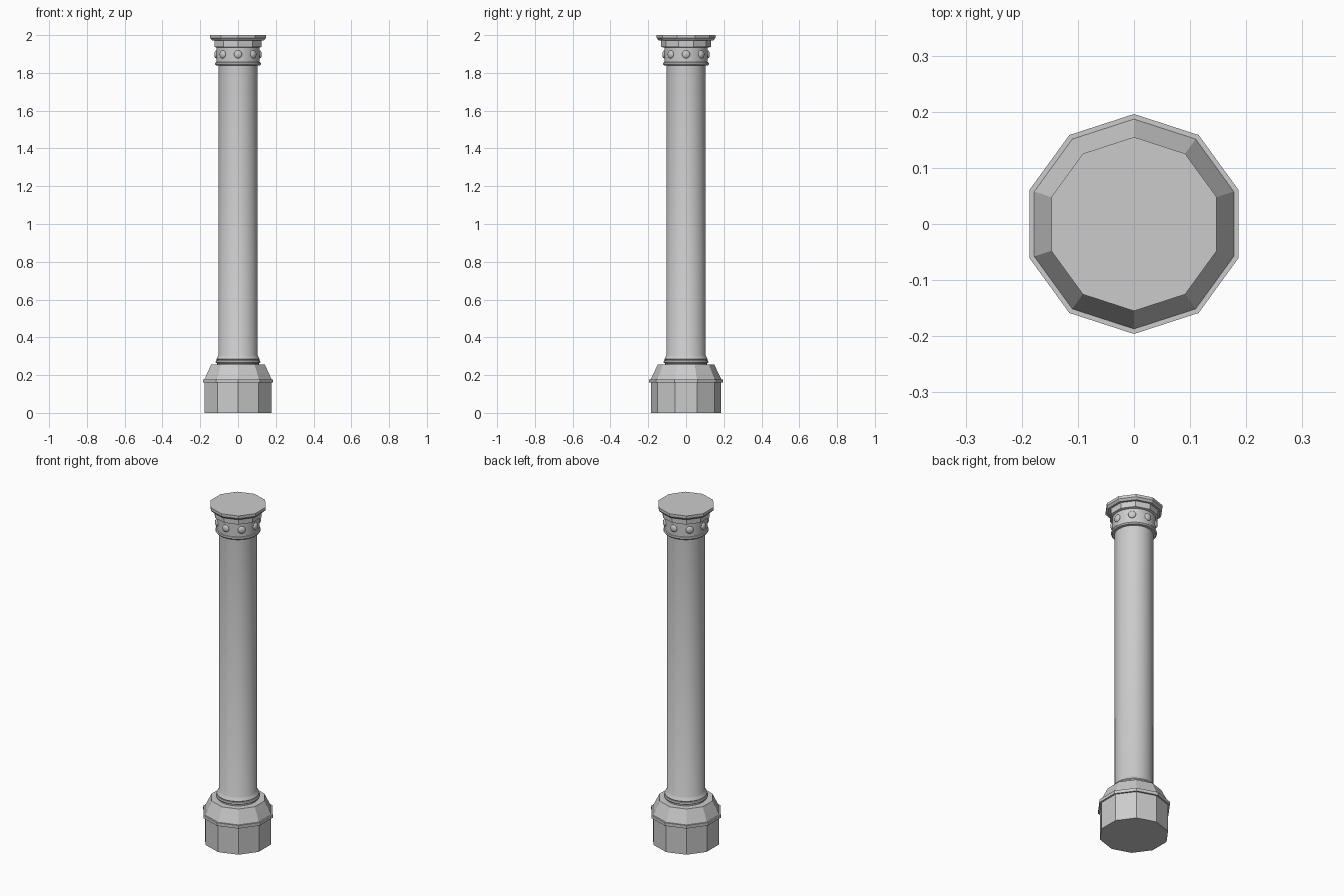
import bpy, bmesh, math
from mathutils import Matrix

if "Cube" in bpy.data.objects:
    bpy.data.objects.remove(bpy.data.objects["Cube"])


def lathe(name, profile, sides, smooth):
    """Revolve (radius, z) points into a closed solid with a vertex on +y."""
    bm = bmesh.new()
    rings = []
    for r, z in profile:
        rings.append([bm.verts.new((r * math.sin(2 * math.pi * i / sides),
                                    r * math.cos(2 * math.pi * i / sides), z))
                      for i in range(sides)])
    for a, b in zip(rings, rings[1:]):
        for i in range(sides):
            j = (i + 1) % sides
            bm.faces.new((a[i], a[j], b[j], b[i]))
    bm.faces.new(rings[0])
    bm.faces.new(rings[-1])
    return finish(name, bm, smooth)


def finish(name, bm, smooth):
    bmesh.ops.recalc_face_normals(bm, faces=bm.faces)
    mesh = bpy.data.meshes.new(name)
    bm.to_mesh(mesh)
    bm.free()
    ob = bpy.data.objects.new(name, mesh)
    bpy.context.collection.objects.link(ob)
    if smooth:
        bpy.ops.object.select_all(action='DESELECT')
        ob.select_set(True)
        bpy.context.view_layer.objects.active = ob
        bpy.ops.object.shade_smooth_by_angle(angle=math.radians(35))
    return ob


# Ten-sided plinth with a projecting lip and sloped top
lathe("plinth", [(0.186, 0), (0.186, 0.16), (0.196, 0.16), (0.196, 0.178),
                 (0.187, 0.178), (0.150, 0.255)], 10, False)

# Round shaft with moulded foot
lathe("shaft", [(0.110, 0.25), (0.110, 0.262), (0.116, 0.264), (0.119, 0.270),
                (0.116, 0.277), (0.112, 0.279), (0.115, 0.284), (0.109, 0.296),
                (0.103, 0.306), (0.103, 1.85)], 48, True)

# Round capital neck: collar ring and band
lathe("capital_neck", [(0.103, 1.838), (0.116, 1.840), (0.122, 1.847),
                       (0.120, 1.855), (0.115, 1.857), (0.115, 1.94)], 48, True)

# Ten-sided capital block and top slab
lathe("capital_top", [(0.122, 1.935), (0.132, 1.938), (0.132, 1.972),
                      (0.144, 1.972), (0.155, 1.984), (0.155, 2.0)], 10, False)

# Ring of flattened studs around the band
bm = bmesh.new()
for k in range(8):
    m = (Matrix.Rotation(k * math.pi / 4, 4, 'Z')
         @ Matrix.Translation((0.115, 0, 1.898))
         @ Matrix.Diagonal((0.5, 1, 1, 1)))
    bmesh.ops.create_uvsphere(bm, u_segments=20, v_segments=12, radius=0.021, matrix=m)
finish("studs", bm, True)
